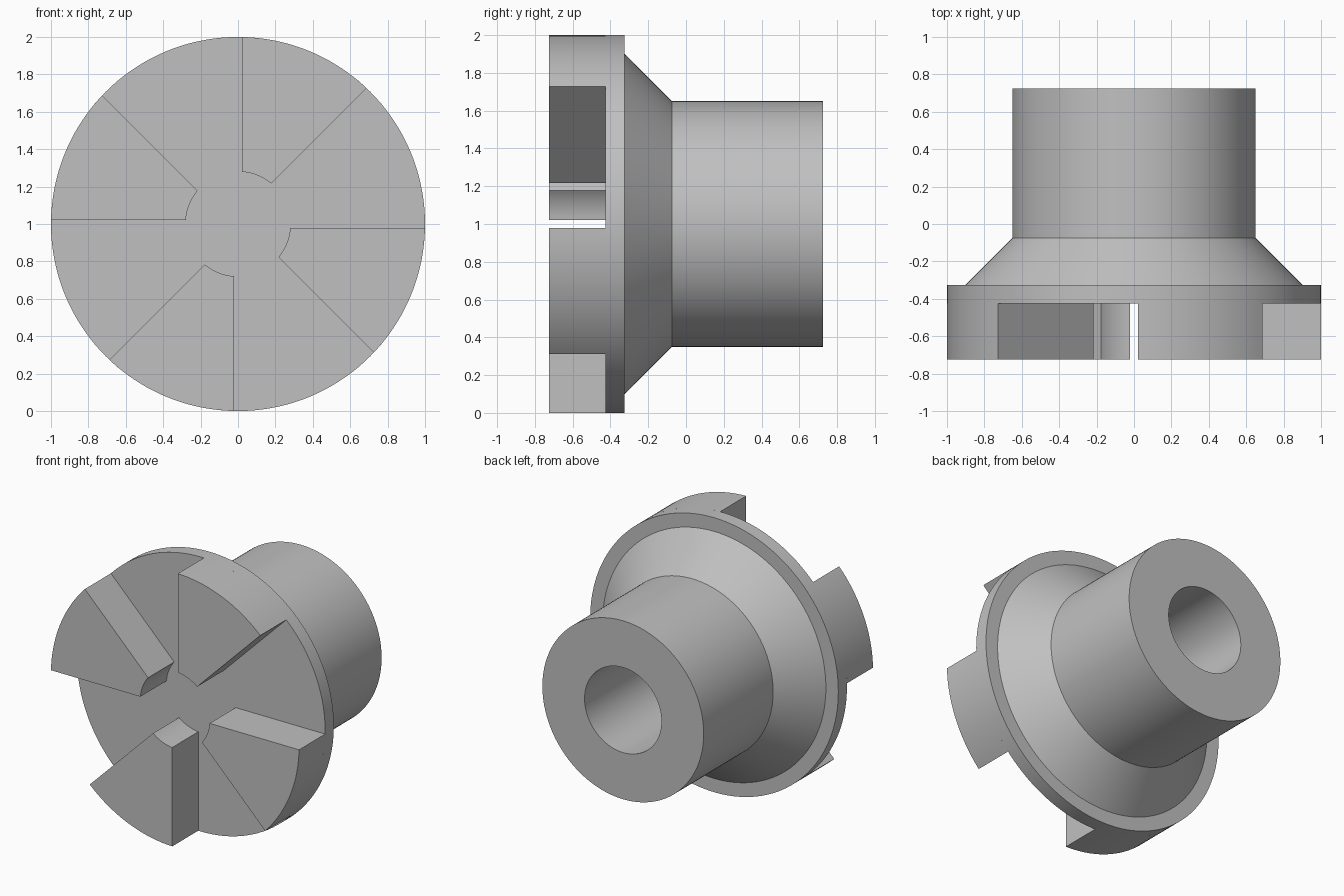
import bpy, bmesh
from math import sin, cos, asin, pi, radians
from mathutils import Matrix, Vector

cube = bpy.data.objects.get("Cube")
if cube:
    bpy.data.objects.remove(cube, do_unlink=True)

AXIS_Z = 1.0          # height of the turning axis
FRONT, STEP = -0.725, -0.425   # jaw tips and flange face

steel = bpy.data.materials.new("plain grey steel")
steel.use_nodes = True
GREY = (0.53, 0.53, 0.53, 1)
steel.diffuse_color = GREY
steel.node_tree.nodes["Principled BSDF"].inputs["Base Color"].default_value = GREY


def finish(bm, name):
    """Turn a bmesh into a smooth-shaded object with crisp edges."""
    bmesh.ops.recalc_face_normals(bm, faces=bm.faces[:])
    mesh = bpy.data.meshes.new(name)
    bm.to_mesh(mesh)
    bm.free()
    obj = bpy.data.objects.new(name, mesh)
    obj.location.z = AXIS_Z
    mesh.materials.append(steel)
    bpy.context.collection.objects.link(obj)
    bpy.ops.object.select_all(action='DESELECT')
    obj.select_set(True)
    bpy.context.view_layer.objects.active = obj
    bpy.ops.object.shade_smooth_by_angle(angle=radians(30))
    return obj


# Hub: flange, cone, sleeve and blind bore turned from one (radius, y) profile
profile = [(0, STEP), (1, STEP), (1, -0.325), (0.9, -0.325), (0.65, -0.075),
           (0.65, 0.725), (0.31, 0.725), (0.31, -0.325), (0, -0.325)]
bm = bmesh.new()
verts = [bm.verts.new((r, y, 0)) for r, y in profile]
edges = [bm.edges.new(pair) for pair in zip(verts, verts[1:])]
bmesh.ops.spin(bm, geom=verts + edges, cent=(0, 0, 0), axis=(0, 1, 0),
               angle=2 * pi, steps=144, use_duplicate=False)
bmesh.ops.remove_doubles(bm, verts=bm.verts[:], dist=1e-4)
finish(bm, "hub")


def arc(radius, steps):
    """Arc between the upright jaw side and the slanted one, with clearances."""
    start = asin(0.0225 / radius)
    end = pi / 4 - asin(0.028 / radius)
    for i in range(steps + 1):
        t = start + (end - start) * i / steps
        yield Vector((radius * sin(t), STEP, radius * cos(t)))


# Four wedge jaws around the flange face
for n, side in enumerate(("upper", "left", "lower", "right")):
    bm = bmesh.new()
    outline = list(arc(1.0, 18)) + list(arc(0.28, 10))[::-1]
    base = bm.faces.new([bm.verts.new(p) for p in outline])
    raised = bmesh.ops.extrude_face_region(bm, geom=[base], use_keep_orig=True)
    tips = [v for v in raised["geom"] if isinstance(v, bmesh.types.BMVert)]
    bmesh.ops.translate(bm, verts=tips, vec=(0, FRONT - STEP, 0))
    bmesh.ops.rotate(bm, verts=bm.verts[:], cent=(0, 0, 0),
                     matrix=Matrix.Rotation(n * pi / 2, 3, 'Y'))
    finish(bm, side + "_jaw")
